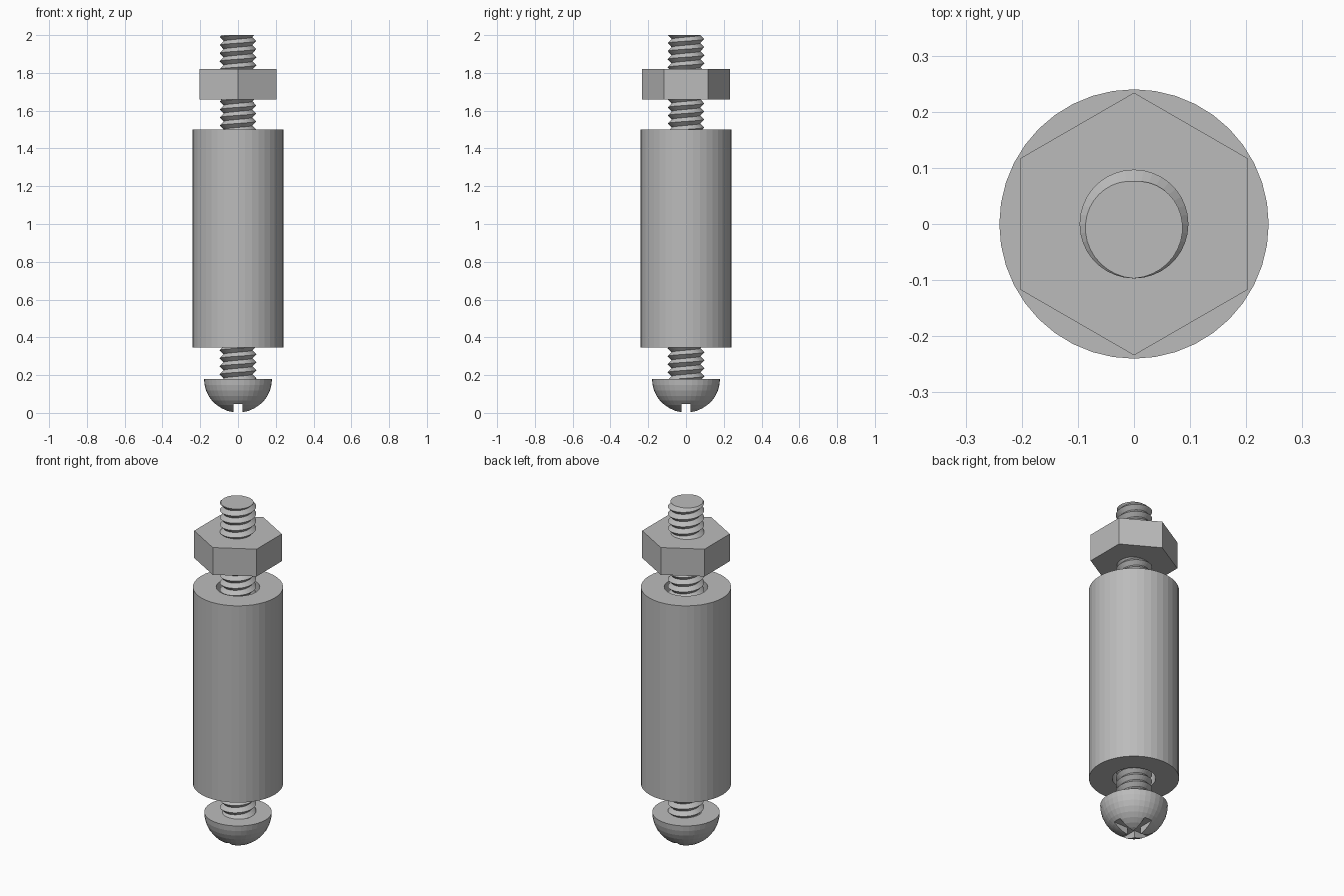
import bpy, bmesh, math

cube = bpy.data.objects.get("Cube")
if cube:
    bpy.data.objects.remove(cube, do_unlink=True)

# One plain grey metal for everything
GREY = (0.5, 0.5, 0.5, 1.0)
metal = bpy.data.materials.new("grey_metal")
metal.use_nodes = True
metal.diffuse_color = GREY
metal.node_tree.nodes["Principled BSDF"].inputs["Base Color"].default_value = GREY


def finish(name, bm):
    bmesh.ops.recalc_face_normals(bm, faces=bm.faces[:])
    mesh = bpy.data.meshes.new(name)
    bm.to_mesh(mesh)
    bm.free()
    mesh.materials.append(metal)
    obj = bpy.data.objects.new(name, mesh)
    bpy.context.collection.objects.link(obj)
    return obj


def lathe(name, profile, sides, closed=False, turn=0.0):
    """Turn (radius, z) points about the z axis; radius 0 makes a pole."""
    bm = bmesh.new()
    rings = []
    for r, z in profile:
        if r == 0:
            rings.append([bm.verts.new((0, 0, z))] * sides)
        else:
            angles = [turn + math.tau * i / sides for i in range(sides)]
            rings.append([bm.verts.new((r * math.cos(a), r * math.sin(a), z)) for a in angles])
    pairs = list(zip(rings, rings[1:]))
    if closed:
        pairs.append((rings[-1], rings[0]))
    for low, high in pairs:
        for i in range(sides):
            j = (i + 1) % sides
            corners = list(dict.fromkeys((low[i], low[j], high[j], high[i])))
            bm.faces.new(corners)
    if not closed:
        for ring in (rings[0], rings[-1]):
            if ring[0] is not ring[1]:
                bm.faces.new(ring)
    return finish(name, bm)


def threaded_rod(name, z0, z1, crest, root, pitch, sides):
    """V-shaped helical thread, trimmed flat at both ends."""
    bm = bmesh.new()
    turns = math.ceil((z1 - z0) / pitch) + 2
    crests, roots = [], []
    for i in range((turns + 2) * sides + 1):
        a = math.tau * i / sides - math.pi / 2
        z = z1 + pitch * (i / sides - turns)
        c, s = math.cos(a), math.sin(a)
        crests.append(bm.verts.new((crest * c, crest * s, z)))
        roots.append(bm.verts.new((root * c, root * s, z + pitch / 2)))
    for i in range(len(crests) - 1):
        bm.faces.new((crests[i], crests[i + 1], roots[i + 1], roots[i]))
        if i + sides + 1 < len(crests):
            bm.faces.new((roots[i], roots[i + 1], crests[i + sides + 1], crests[i + sides]))
    for z, direction in ((z0, -1), (z1, 1)):
        geom = bm.verts[:] + bm.edges[:] + bm.faces[:]
        bmesh.ops.bisect_plane(bm, geom=geom, dist=1e-6, plane_co=(0, 0, z),
                               plane_no=(0, 0, direction), clear_outer=True)
        rim = [e for e in bm.edges if e.is_boundary
               and all(abs(v.co.z - z) < 1e-4 for v in e.verts)]
        bmesh.ops.contextual_create(bm, geom=rim)
    return finish(name, bm)


# Domed screw head, a half ball with its flat side up
R = 0.18
dome = [(R * math.sin(t), R - R * math.cos(t))
        for t in (math.pi / 2 * k / 9 for k in range(1, 10))]
head = lathe("screw_head", [(0, 0)] + dome, 36)

# Cross slot cut into the bottom of the head
for k, size in enumerate(((0.05, 0.6), (0.6, 0.05))):
    bm = bmesh.new()
    bmesh.ops.create_cube(bm, size=1)
    bmesh.ops.scale(bm, vec=(size[0], size[1], 0.2), verts=bm.verts[:])
    bmesh.ops.translate(bm, vec=(0, 0, -0.054), verts=bm.verts[:])
    cutter = finish("slot_cutter", bm)
    cutter.hide_render = True
    mod = head.modifiers.new("slot", "BOOLEAN")
    mod.operation = "DIFFERENCE"
    mod.solver = "EXACT"
    mod.object = cutter
    bpy.context.view_layer.objects.active = head
    bpy.ops.object.modifier_apply(modifier=mod.name)
    bpy.data.objects.remove(cutter, do_unlink=True)

# Threaded shank running through the whole stack
threaded_rod("screw_shank", 0.17, 2.0, 0.097, 0.076, 0.0425, 36)

# Tubular spacer with a clearance hole
lathe("spacer", [(0.24, 0.345), (0.24, 1.5), (0.116, 1.5), (0.116, 0.345)], 40, closed=True)

# Hexagonal nut, corners pointing front and back
lathe("hex_nut", [(0.234, 1.66), (0.234, 1.82)], 6, turn=math.pi / 2)
